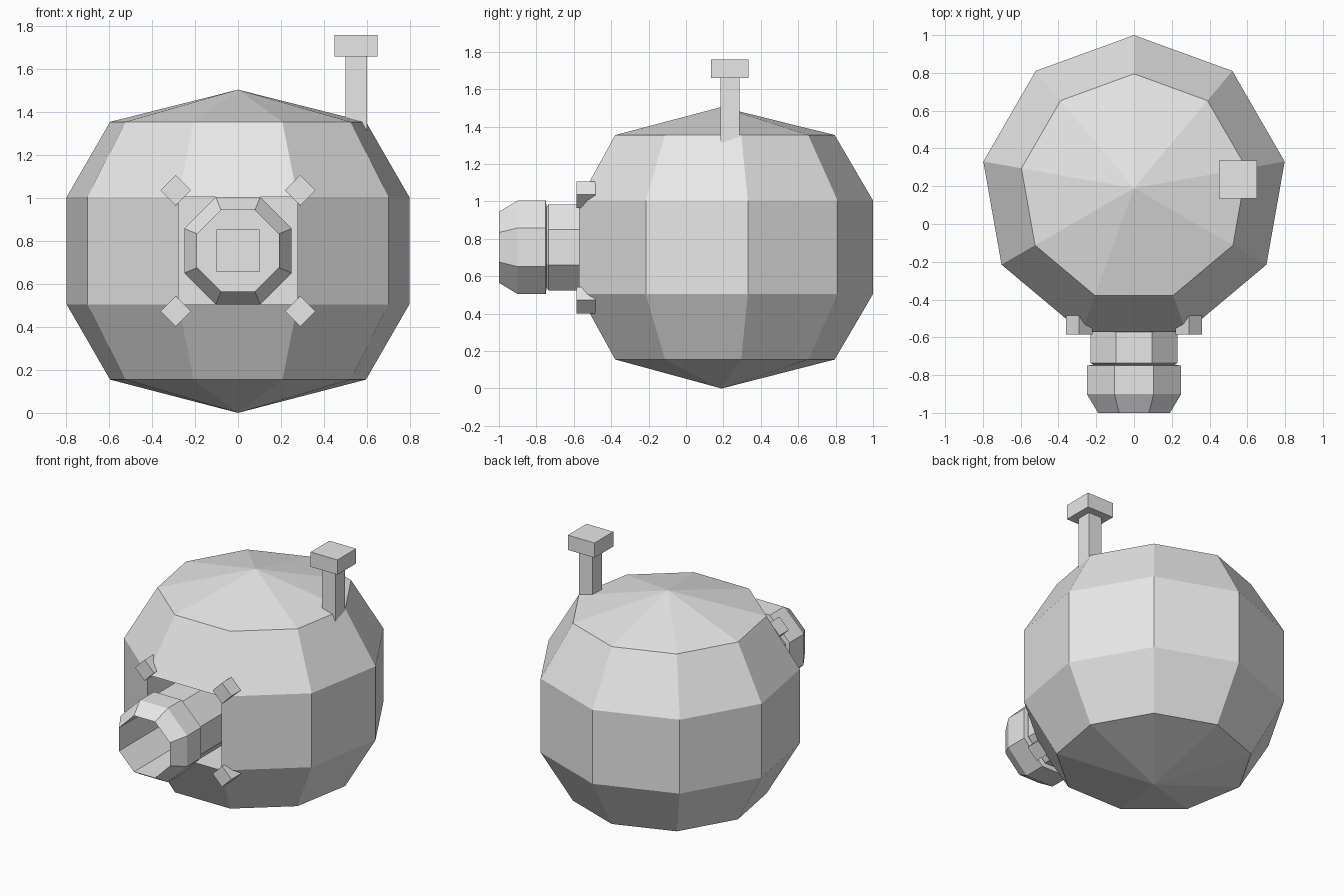
import bpy, bmesh
from math import pi, cos, sin, radians
from mathutils import Matrix, Vector

old = bpy.data.objects.get("Cube")
if old:
    bpy.data.objects.remove(old, do_unlink=True)

# Single flat colour
grey = bpy.data.materials.new("light_grey")
grey.use_nodes = True
grey.diffuse_color = (0.8, 0.8, 0.8, 1)
grey.node_tree.nodes["Principled BSDF"].inputs["Base Color"].default_value = (0.8, 0.8, 0.8, 1)

MID = 0.755      # height of the body and barrel axis


def finish(name, bm):
    bmesh.ops.recalc_face_normals(bm, faces=bm.faces)
    mesh = bpy.data.meshes.new(name)
    bm.to_mesh(mesh)
    bm.free()
    mesh.materials.append(grey)
    obj = bpy.data.objects.new(name, mesh)
    bpy.context.scene.collection.objects.link(obj)
    return obj


def lathe(profile, sides, start):
    """Spin (radius, height) points about z; radius 0 makes a pole."""
    bm = bmesh.new()
    rings = []
    for r, z in profile:
        angles = [start + 2 * pi * k / sides for k in range(sides)]
        if r == 0:
            rings.append([bm.verts.new((0, 0, z))] * sides)
        else:
            rings.append([bm.verts.new((r * cos(a), r * sin(a), z)) for a in angles])
    for low, high in zip(rings, rings[1:]):
        for k in range(sides):
            n = (k + 1) % sides
            corners = [low[k], low[n], high[n], high[k]]
            bm.faces.new(list(dict.fromkeys(corners)))
    return bm


def box(name, center, size, turn=0):
    bm = bmesh.new()
    bmesh.ops.create_cube(bm, size=1)
    bm.transform(Matrix.Translation(center) @ Matrix.Rotation(turn, 4, 'Y')
                 @ Matrix.Diagonal((*size, 1)))
    return finish(name, bm)


# Nine-sided body with a recess sunk into its front panel
body = lathe([(0, 0), (0.605, 0.155), (0.81, 0.505), (0.81, 1.005),
              (0.605, 1.355), (0, 1.505)], 9, pi / 2)
bm = body
bm.transform(Matrix.Translation((0, 0.19, 0)))
panel = min(bm.faces, key=lambda f: f.calc_center_median().y)
edge = list(panel.verts)
bm.faces.remove(panel)
inner = [bm.verts.new(v.co + Vector((0, 0.3, 0))) for v in edge]
for k in range(4):
    n = (k + 1) % 4
    bm.faces.new((edge[k], edge[n], inner[n], inner[k]))
bm.faces.new(inner)
finish("body", bm)

# Hollow eight-sided barrel with a bevelled muzzle, pointing forward
flat = 1 / cos(pi / 8)
barrel = lathe([(r * flat, d) for r, d in (
    (0, 0.25), (0.23, 0.25), (0.23, 0.735), (0.215, 0.745), (0.25, 0.75),
    (0.25, 0.9), (0.19, 1.0), (0.19, 0.35), (0, 0.35))], 8, pi / 8)
barrel.transform(Matrix.Translation((0, 0, MID)) @ Matrix.Rotation(pi / 2, 4, 'X'))
finish("barrel", barrel)
box("barrel_core", (0, -0.37, MID), (0.2, 0.1, 0.2))

# Diamond bolts at the corners of the front panel
for side, sx in (("right", -1), ("left", 1)):
    for level, sz in (("lower", -1), ("upper", 1)):
        box(f"{level}_{side}_bolt", (sx * 0.29, -0.535, MID + sz * 0.282),
            (0.1, 0.1, 0.1), radians(45))

# Periscope on the left shoulder
box("periscope_post", (0.55, 0.235, 1.45), (0.1, 0.1, 0.44))
box("periscope_head", (0.55, 0.235, 1.71), (0.2, 0.2, 0.1))
